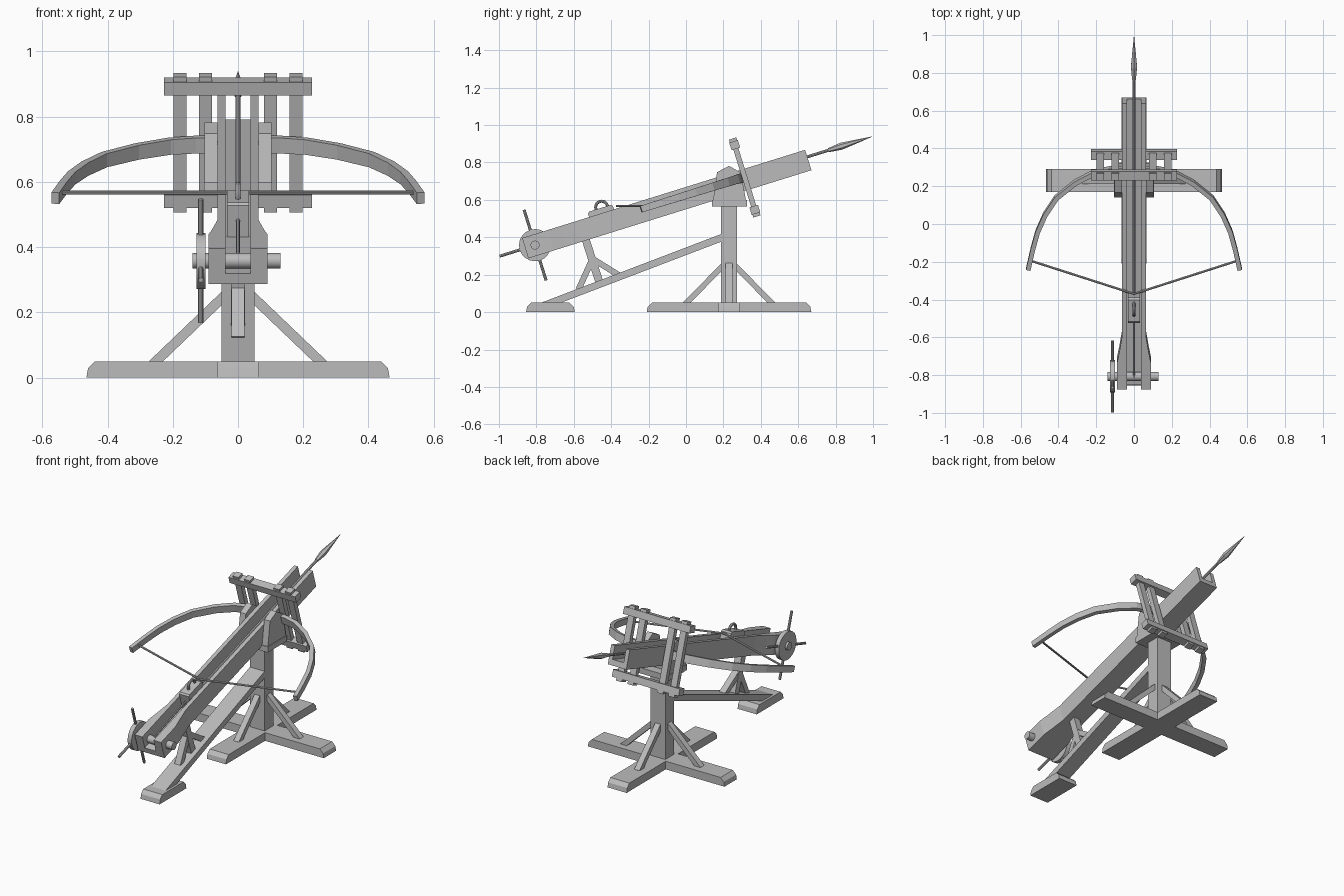
import bpy, bmesh, math
from mathutils import Matrix, Vector

cube = bpy.data.objects.get("Cube")
if cube:
    bpy.data.objects.remove(cube, do_unlink=True)

grey = bpy.data.materials.new("plain grey")
grey.use_nodes = True
COLOUR = (0.5, 0.5, 0.5, 1)
grey.diffuse_color = COLOUR
grey.node_tree.nodes["Principled BSDF"].inputs["Base Color"].default_value = COLOUR

# Tilted frame of the stock: local y runs along it, local z is its upper side
WORLD = Matrix.Identity(4)
TILT = Matrix.Translation((0, -0.807, 0.358)) @ Matrix.Rotation(math.radians(17.3), 4, 'X')


def finish(name, bm, frame=WORLD, smooth=False):
    bmesh.ops.recalc_face_normals(bm, faces=bm.faces)
    mesh = bpy.data.meshes.new(name)
    bm.to_mesh(mesh)
    bm.free()
    mesh.transform(frame)
    mesh.materials.append(grey)
    obj = bpy.data.objects.new(name, mesh)
    bpy.context.collection.objects.link(obj)
    if smooth:
        bpy.ops.object.select_all(action='DESELECT')
        obj.select_set(True)
        bpy.context.view_layer.objects.active = obj
        bpy.ops.object.shade_smooth_by_angle(angle=math.radians(40))
    return obj


def prism(name, pts, axis, lo, hi, frame=WORLD):
    """Extrude a 2D outline along an axis; outline uses the other two axes in order."""
    bm = bmesh.new()

    def place(p, d):
        c = list(p)
        c.insert(axis, d)
        return bm.verts.new(c)
    a, b = [place(p, lo) for p in pts], [place(p, hi) for p in pts]
    bm.faces.new(a)
    bm.faces.new(b[::-1])
    for i in range(len(pts)):
        j = (i + 1) % len(pts)
        bm.faces.new((a[i], b[i], b[j], a[j]))
    return finish(name, bm, frame)


def box(name, x, y, z, frame=WORLD):
    return prism(name, [(x[0], y[0]), (x[1], y[0]), (x[1], y[1]), (x[0], y[1])], 2, *z, frame)


def bar(name, a, b, width, depth, axis):
    """Straight timber from a to b in the plane across the axis."""
    a, b = Vector(a), Vector(b)
    n = (b - a).normalized()
    side = Vector((-n.y, n.x)) * depth / 2
    return prism(name, [a - side, b - side, b + side, a + side], axis, -width / 2, width / 2)


def rod(name, a, b, r1, r2=None, sides=12, frame=WORLD, smooth=True):
    a, b = Vector(a), Vector(b)
    bm = bmesh.new()
    turn = (b - a).to_track_quat('Z', 'Y').to_matrix().to_4x4()
    bmesh.ops.create_cone(bm, cap_ends=True, segments=sides, radius1=r1,
                          radius2=r1 if r2 is None else r2, depth=(b - a).length,
                          matrix=Matrix.Translation((a + b) / 2) @ turn)
    return finish(name, bm, frame, smooth)


def beam_outline(lo, hi):
    return [(lo, 0), (hi, 0), (hi - .005, .028), (hi - .027, .05), (lo + .027, .05), (lo + .005, .028)]


# Ground cross, rear foot and post
prism("base_beam_across", beam_outline(-.465, .465), 1, .17, .29)
prism("base_beam_along", beam_outline(-.21, .67), 0, -.065, .065)
prism("rear_foot", beam_outline(-.855, -.595), 0, -.065, .065)
box("post", (-.05, .05), (.187, .273), (.04, .62))
for s in (-1, 1):
    brace = bar("side_brace", (s * .262, .04), (s * .03, .262), .036, .03, 1)
    brace.location.y = .23
    bar("long_brace", (.23 + s * .237, .04), (.23 + s * .025, .255), .036, .03, 0)

# Sloping strut and its forked prop under the stock
prism("rear_strut", [(-.775, .05), (-.668, .05), (.19, .377), (.19, .418)], 0, -.05, .05)
bar("prop_stem", (-.54, .40), (-.46, .15), .044, .042, 0)
bar("prop_rear_leg", (-.50, .285), (-.575, .12), .04, .032, 0)
bar("prop_front_leg", (-.50, .285), (-.355, .195), .04, .032, 0)

# Yoke on top of the post
box("yoke_cap", (-.105, .105), (.14, .326), (.565, .6))
cheek = [(.145, .6), (.166, .748), (.23, .782), (.294, .745), (.32, .6)]
for s in (-1, 1):
    prism("yoke_cheek", cheek, 0, *sorted((s * .063, s * .102)))

# Channelled stock with flared rear
rail = [(.038, -.055), (.09, -.055), (.09, .09), (.078, .15), (.063, .24), (.063, 1.53), (.038, 1.53)]
for s in (-1, 1):
    prism("stock_rail", [(s * x, y) for x, y in rail], 2, -.057, .057, TILT)
box("stock_floor", (-.038, .038), (-.055, 1.53), (-.057, -.023), TILT)

# Winch: axle, wheel, handles and draw rope
rod("winch_axle", (-.14, 0, 0), (.13, 0, 0), .024, sides=16, frame=TILT)
rod("winch_wheel", (-.127, 0, 0), (-.1, 0, 0), .086, sides=20, frame=TILT)
for y, z in ((1, 0), (-1, 0), (0, 1), (0, -1)):
    rod("winch_handle", (-.114, y * .05, z * .05), (-.114, y * .198, z * .198), .008, sides=8, frame=TILT)
rod("draw_rope", (0, 0, .024), (0, .33, .03), .006, sides=8, frame=TILT)

# Trigger block with pull ring
prism("trigger_block", [(.32, -.023), (.32, .078), (.33, .085), (.45, .085), (.46, .075), (.46, -.023)],
      0, -.033, .033, TILT)
ring = bpy.data.curves.new("pull_ring", 'CURVE')
bpy.ops.mesh.primitive_torus_add(major_segments=20, minor_segments=8, major_radius=.032, minor_radius=.008)
ring = bpy.context.object
ring.name = "pull_ring"
ring.data.transform(TILT @ Matrix.Translation((0, .4, .088)) @ Matrix.Rotation(math.pi / 2, 4, 'Y'))
ring.data.materials.append(grey)
bpy.ops.object.shade_smooth_by_angle()

# Upright spring frame
MID = 1.178
for lo, hi in ((.172, .214), (-.19, -.148)):
    box("frame_beam", (-.227, .227), (MID - .024, MID + .024), (lo, hi), TILT)
for x in (-.178, -.1, .1, .178):
    box("frame_upright", (x - .02, x + .02), (MID - .014, MID + .014), (-.16, .18), TILT)
    for lo, hi in ((.2, .23), (-.206, -.18)):
        box("upright_end", (x - .02, x + .02), (MID - .02, MID + .02), (lo, hi), TILT)

# Curved bow limbs: x, y along the limb, swept with a tapering rectangle
path = [(.05, .29), (.13, .288), (.21, .272), (.31, .22), (.41, .14),
        (.47, .05), (.51, -.04), (.535, -.13), (.56, -.24)]
path = [Vector((x, (y + .811) / .955)) for x, y in path]
for s in (-1, 1):
    bm = bmesh.new()
    rings = []
    for i, p in enumerate(path):
        t = (path[min(i + 1, len(path) - 1)] - path[max(i - 1, 0)]).normalized()
        n = Vector((-t.y, t.x)) * .012
        h = .026 - .009 * i / len(path)
        rings.append([bm.verts.new((s * q.x, q.y, .015 + k))
                      for q, k in ((p - n, -h), (p + n, -h), (p + n, h), (p - n, h))])
    for a, b in zip(rings, rings[1:]):
        for i in range(4):
            j = (i + 1) % 4
            bm.faces.new((a[i], a[j], b[j], b[i]))
    bm.faces.new(rings[0])
    bm.faces.new(rings[-1])
    finish("bow_limb", bm, TILT)
    rod("bow_string", (s * .545, -.195, .567), (0, -.37, .567), .006, sides=8)

# Bolt with tapered head
rod("bolt_shaft", (0, .45, .018), (0, 1.7, .018), .008, sides=8, frame=TILT)
rod("bolt_socket", (0, 1.65, .018), (0, 1.72, .018), .011, .019, 6, TILT, False)
rod("bolt_head", (0, 1.72, .018), (0, 1.896, .018), .019, .0005, 6, TILT, False)
